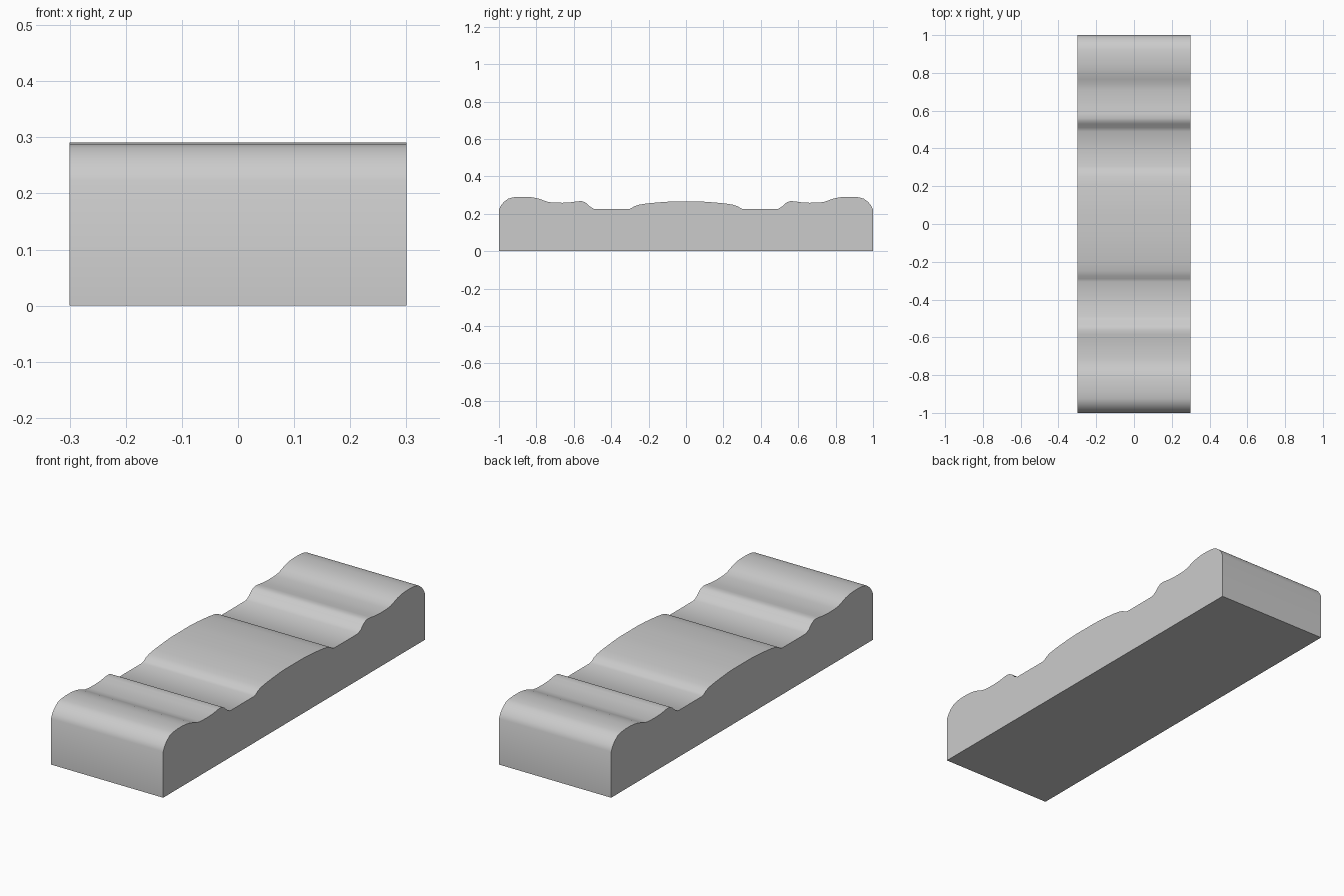
import bpy, bmesh, math

if "Cube" in bpy.data.objects:
    bpy.data.objects.remove(bpy.data.objects["Cube"])

# Half of the symmetric top contour (y, z), from the centre to the end
HALF = [(0, .266), (.06, .266), (.11, .264), (.16, .260), (.21, .255), (.25, .249),
        (.275, .241), (.29, .231), (.305, .225), (.49, .225), (.51, .236),
        (.53, .255), (.545, .264), (.56, .268), (.585, .266), (.62, .261),
        (.66, .259), (.71, .260), (.74, .264), (.765, .273), (.79, .282),
        (.82, .288), (.85, .291), (.89, .291), (.925, .288), (.95, .281),
        (.975, .262), (.99, .243), (1, .222), (1, 0)]
WIDTH = 0.6

# Wavy block: mirrored contour extruded across the width
profile = [(-y, z) for y, z in reversed(HALF[1:])] + HALF
bm = bmesh.new()
cap = bm.faces.new([bm.verts.new((-WIDTH / 2, y, z)) for y, z in profile])
ext = bmesh.ops.extrude_face_region(bm, geom=[cap])
bmesh.ops.translate(bm, vec=(WIDTH, 0, 0),
                    verts=[g for g in ext["geom"] if isinstance(g, bmesh.types.BMVert)])
bmesh.ops.recalc_face_normals(bm, faces=bm.faces)
mesh = bpy.data.meshes.new("contoured_block")
bm.to_mesh(mesh)
bm.free()
block = bpy.data.objects.new("contoured_block", mesh)
bpy.context.collection.objects.link(block)

# Plain grey finish
grey = bpy.data.materials.new("grey")
grey.diffuse_color = (0.6, 0.6, 0.6, 1)
grey.use_nodes = True
grey.node_tree.nodes["Principled BSDF"].inputs["Base Color"].default_value = grey.diffuse_color
mesh.materials.append(grey)

# Smooth contour with crisp outer edges
bpy.context.view_layer.objects.active = block
block.select_set(True)
bpy.ops.object.shade_smooth_by_angle(angle=math.radians(40))
